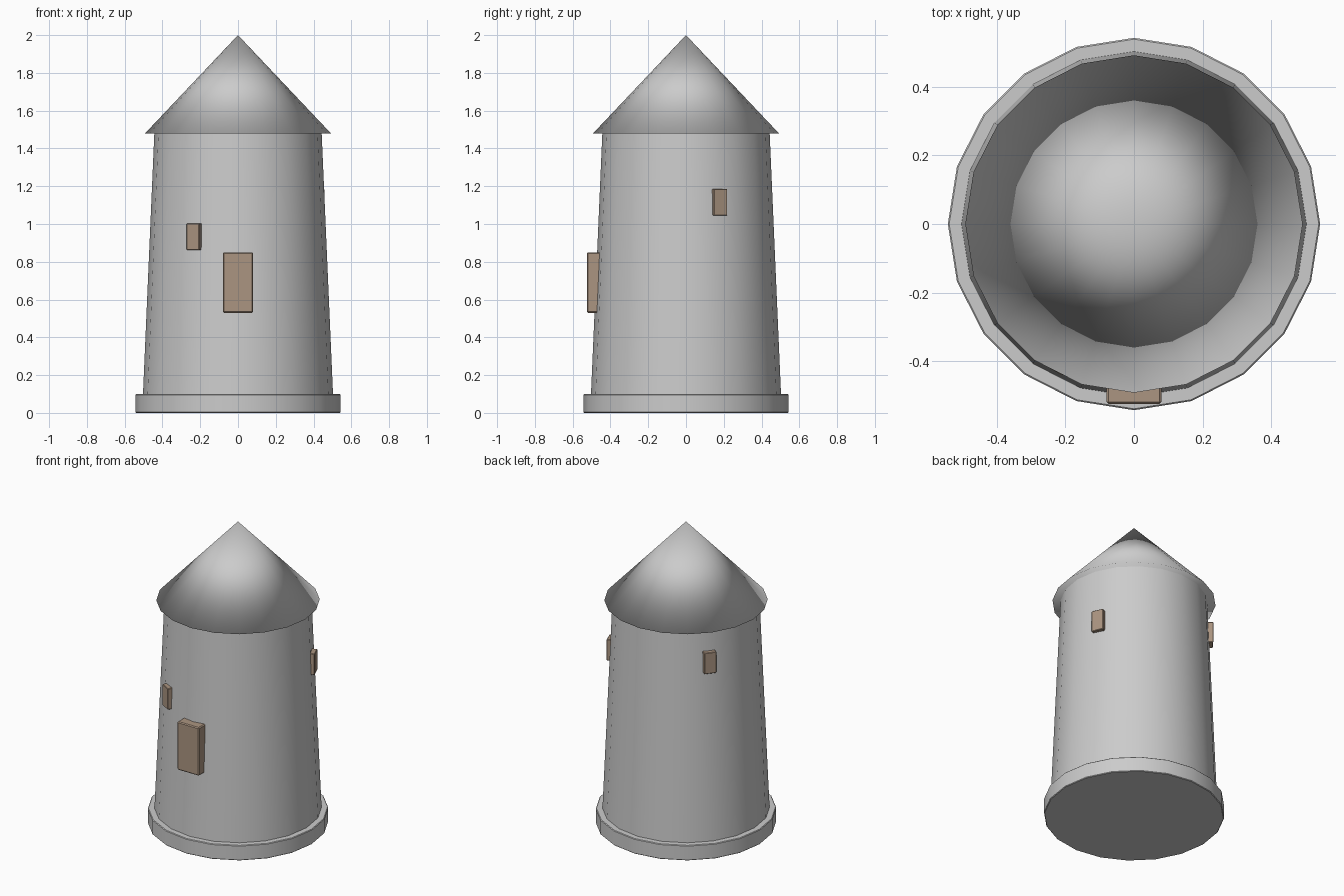
import bpy
from math import radians, cos, sin

if "Cube" in bpy.data.objects:
    bpy.data.objects.remove(bpy.data.objects["Cube"])

SIDES = 20

wood = bpy.data.materials.new("brown_wood")
wood.diffuse_color = (0.41, 0.30, 0.22, 1)
wood.use_nodes = True
wood.node_tree.nodes["Principled BSDF"].inputs["Base Color"].default_value = wood.diffuse_color


def frustum(name, r1, r2, z1, z2):
    bpy.ops.mesh.primitive_cone_add(vertices=SIDES, radius1=r1, radius2=r2,
                                    depth=z2 - z1, location=(0, 0, (z1 + z2) / 2))
    ob = bpy.context.object
    ob.name = name
    return ob


def bevel(ob, width):
    mod = ob.modifiers.new("edge_bevel", 'BEVEL')
    mod.width = width
    mod.segments = 1
    mod.limit_method = 'ANGLE'
    mod.angle_limit = radians(40)


def panel(name, azimuth, outer, z, width, height, depth, edge):
    """Box facing outward, its outer face at distance 'outer' from the axis."""
    a = radians(azimuth)
    r = outer - depth / 2
    bpy.ops.mesh.primitive_cube_add(size=1, location=(r * cos(a), r * sin(a), z),
                                    rotation=(0, 0, a))
    ob = bpy.context.object
    ob.name = name
    ob.scale = (depth, width, height)
    bpy.ops.object.transform_apply(location=False, rotation=False, scale=True)
    ob.data.materials.append(wood)
    bevel(ob, edge)


# Round plinth
base = frustum("base_plinth", 0.543, 0.543, 0, 0.10)
bpy.ops.object.shade_smooth_by_angle(angle=radians(30))
bevel(base, 0.004)

# Tapered tower wall
frustum("tower_body", 0.503, 0.443, 0.10, 1.48)
bpy.ops.object.shade_smooth_by_angle(angle=radians(30))

# Pointed roof, softly shaded right across its rim
frustum("roof", 0.492, 0, 1.48, 2.0)
bpy.ops.object.shade_smooth()

# Door on the front
panel("door", -90, 0.525, 0.69, 0.16, 0.32, 0.08, 0.006)

# Small windows climbing around the wall
for i, (azimuth, outer, z) in enumerate([(240.5, 0.487, 0.932),
                                         (22.5, 0.481, 1.115),
                                         (143, 0.476, 1.27)]):
    panel(f"window_{i + 1}", azimuth, outer, z, 0.076, 0.14, 0.04, 0.003)
